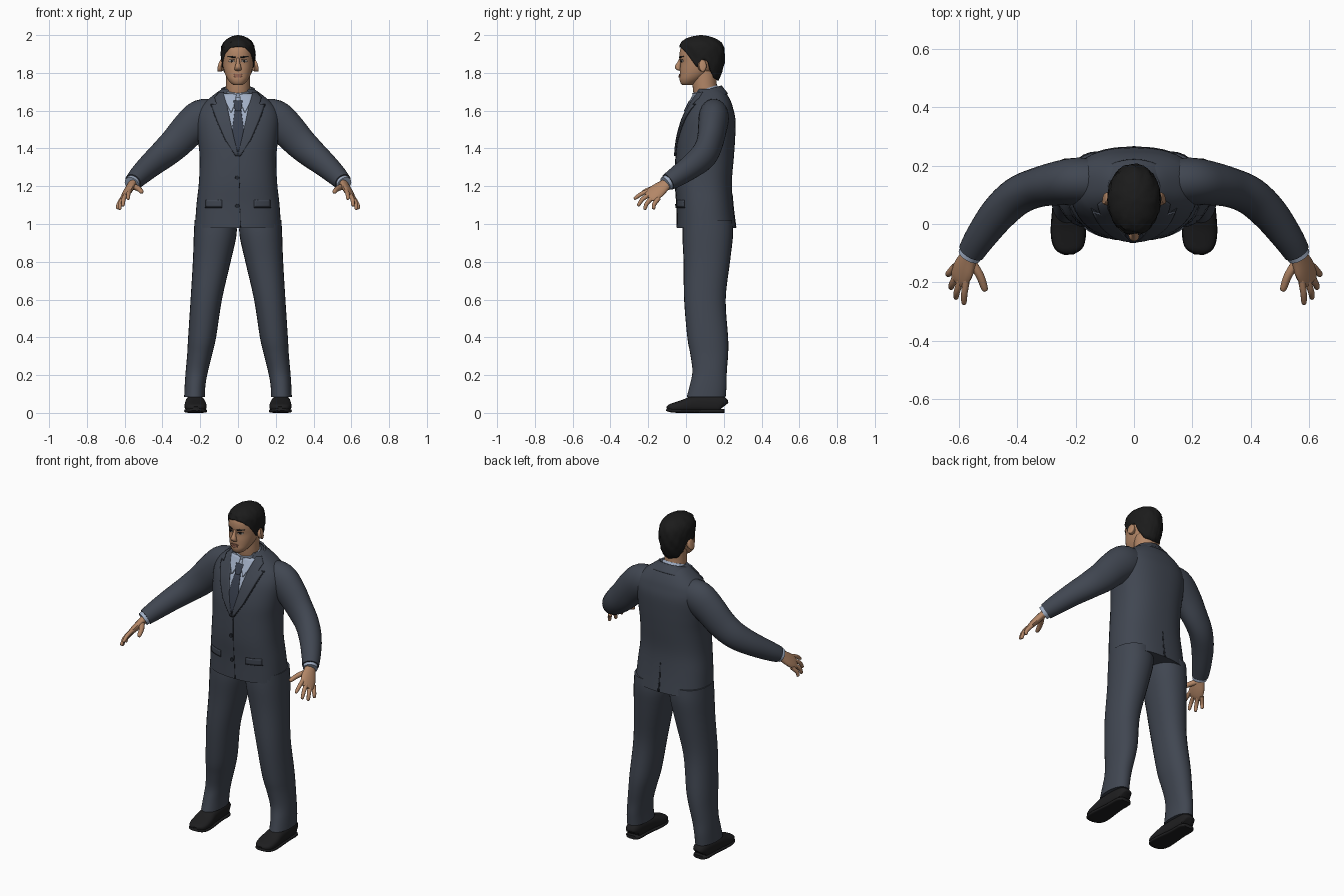
import bpy, bmesh, math, random
from mathutils import Vector, Matrix
from mathutils.bvhtree import BVHTree

random.seed(4)
cube = bpy.data.objects.get("Cube")
if cube:
    bpy.data.objects.remove(cube, do_unlink=True)


def material(name, r, g, b):
    m = bpy.data.materials.new(name)
    m.use_nodes = True
    m.diffuse_color = (r, g, b, 1)
    node = m.node_tree.nodes["Principled BSDF"]
    node.inputs["Base Color"].default_value = (r, g, b, 1)
    node.inputs["Roughness"].default_value = 0.8
    return m


SUIT = material("suit cloth", .052, .062, .083)
SEAM = material("dark seam", .018, .022, .03)
SHIRT = material("pale blue shirt", .36, .43, .56)
TIE = material("tie cloth", .04, .05, .075)
SKIN = material("skin", .45, .24, .135)
LIPS = material("lips", .3, .13, .085)
HAIR = material("black hair", .011, .011, .011)
SHOE = material("shoe leather", .013, .013, .014)
WHITE = material("eye white", .5, .46, .42)


def finish(name, bm, mat, recalc=True, thick=0, offset=-1):
    if recalc:
        bmesh.ops.recalc_face_normals(bm, faces=bm.faces)
    mesh = bpy.data.meshes.new(name)
    bm.to_mesh(mesh)
    bm.free()
    mesh.materials.append(mat)
    mesh.shade_smooth()
    mesh.set_sharp_from_angle(angle=math.radians(45))
    ob = bpy.data.objects.new(name, mesh)
    bpy.context.collection.objects.link(ob)
    if thick:
        mod = ob.modifiers.new("Thickness", "SOLIDIFY")
        mod.thickness, mod.offset = thick, offset
    return ob


def mirror(ob):
    twin = ob.copy()
    twin.data = ob.data.copy()
    twin.data.transform(Matrix.Scale(-1, 4, (1, 0, 0)))
    twin.data.flip_normals()
    twin.name = ob.name.replace("left", "right")
    bpy.context.collection.objects.link(twin)


def smooth_path(pts, steps):
    """Catmull-Rom resampling of tuples."""
    out = []
    for i in range(len(pts) - 1):
        p0, p1, p2 = pts[max(i - 1, 0)], pts[i], pts[i + 1]
        p3 = pts[min(i + 2, len(pts) - 1)]
        for k in range(steps):
            t = k / steps
            out.append([b + t / 2 * (c - a + t * (2*a - 5*b + 4*c - d + t * (3*(b - c) + d - a)))
                        for a, b, c, d in zip(p0, p1, p2, p3)])
    return out + [list(pts[-1])]


def tube(name, pts, mat, hint=(1, 0, 0), level=False, power=2, sides=28, steps=4, arc=None, thick=0):
    """Loft of rings (x, y, z, radius along hint, other radius)."""
    path = smooth_path(pts, steps)
    centres = [Vector(p[:3]) for p in path]
    start, end = arc or (0, math.tau)
    bm, rings = bmesh.new(), []
    for i, p in enumerate(path):
        tan = Vector((0, 0, 1))
        if not level:
            tan = (centres[min(i + 1, len(path) - 1)] - centres[max(i - 1, 0)]).normalized()
        u = Vector(hint)
        u = (u - tan * u.dot(tan)).normalized()
        v = tan.cross(u)
        ring = []
        for k in range(sides + (1 if arc else 0)):
            ang = start + (end - start) * k / sides
            c, s = math.cos(ang), math.sin(ang)
            c = math.copysign(abs(c) ** (2 / power), c)
            s = math.copysign(abs(s) ** (2 / power), s)
            ring.append(bm.verts.new(centres[i] + u * c * max(p[3], .001) + v * s * max(p[4], .001)))
        rings.append(ring)
    for lo, hi in zip(rings, rings[1:]):
        for k in range(sides):
            n = k + 1 if arc else (k + 1) % sides
            bm.faces.new((lo[k], lo[n], hi[n], hi[k]))
    if not arc:
        bm.faces.new(rings[0])
        bm.faces.new(rings[-1])
    return finish(name, bm, mat, thick=thick, offset=0)


def body(name, rows, mat, **kw):
    """Upright loft from rows (z, half width, front y, back y)."""
    pts = [(0, (f + b) / 2, z, w, (b - f) / 2) for z, w, f, b in rows]
    return tube(name, pts, mat, level=True, sides=48, **kw)


def surface(ob):
    return BVHTree.FromPolygons([v.co for v in ob.data.vertices], [p.vertices for p in ob.data.polygons])


def drape(name, rows, mat, target, lift, side=-1, cols=8, steps=4):
    """Thin plate laid on a surface, from upward rows (z, x start, x end)."""
    bm, grid = bmesh.new(), []
    dense = [[a + (b - a) * k / steps for a, b in zip(r0, r1)]
             for r0, r1 in zip(rows, rows[1:]) for k in range(steps)] + [rows[-1]]
    for z, x0, x1 in dense:
        line = []
        for k in range(cols + 1):
            x = x0 + (x1 - x0) * k / cols
            hit = target.ray_cast(Vector((x, side, z)), Vector((0, -side, 0)))[0]
            hit = hit or target.find_nearest(Vector((x, side * .1, z)))[0]
            line.append(bm.verts.new((x, hit.y + side * lift, z)))
        grid.append(line)
    for lo, hi in zip(grid, grid[1:]):
        for k in range(cols):
            quad = (lo[k], lo[k + 1], hi[k + 1], hi[k])
            bm.faces.new(quad if side < 0 else quad[::-1])
    return finish(name, bm, mat, recalc=False, thick=lift)


def disc(name, x, z, w, h, mat, target, lift):
    rows = [(z - h * math.cos(a), x - w * math.sin(a) - .0002, x + w * math.sin(a) + .0002)
            for a in (math.pi * k / 8 for k in range(9))]
    return drape(name, rows, mat, target, lift, steps=1)


def lookup(table, x):
    for a, b in zip(table, table[1:]):
        if x <= b[0]:
            t = max(0, (x - a[0]) / (b[0] - a[0]))
            return [p + (q - p) * t for p, q in zip(a, b)]
    return table[-1]


# Jacket
jacket = body("jacket", [
    (.98, .228, -.048, .265), (1.1, .22, -.05, .25), (1.22, .207, -.058, .243), (1.35, .203, -.055, .253),
    (1.45, .212, -.045, .26), (1.55, .22, -.018, .262), (1.61, .205, .01, .25), (1.65, .17, .03, .237),
    (1.69, .12, .05, .215), (1.715, .085, .06, .19)], SUIT, power=2.4)
cloth = surface(jacket)
tube("jacket_collar", [(0, .14, 1.655, .125, .085), (0, .125, 1.69, .095, .075), (0, .118, 1.712, .085, .07)],
     SUIT, arc=(-.25, math.pi + .25), thick=.01)
drape("shirt_front", [(1.37, -.003, .003), (1.5, -.035, .035), (1.6, -.06, .06), (1.69, -.075, .075)],
      SHIRT, cloth, .004)
drape("tie_blade", [(1.38, -.006, .006), (1.5, -.031, .031), (1.61, -.016, .016)], TIE, cloth, .009)
drape("tie_knot", [(1.6, -.013, .013), (1.615, -.018, .018), (1.655, -.024, .024)], TIE, cloth, .016)
mirror(drape("left_lapel", [(1.36, -.002, .01), (1.45, .02, .068), (1.55, .042, .112), (1.632, .058, .142),
                            (1.637, .059, .115), (1.67, .068, .125), (1.7, .078, .1)], SUIT, cloth, .009))
mirror(drape("left_lapel_edge", [(1.36, .006, .014), (1.45, .06, .073), (1.55, .1, .117), (1.636, .13, .147)],
             SEAM, cloth, .003))
mirror(drape("left_shirt_collar_wing", [(1.595, .034, .04), (1.64, .014, .062), (1.69, .008, .078)],
             SHIRT, cloth, .013))
drape("front_opening", [(.982, .012, .016), (1.1, .008, .011), (1.37, .004, .007)], SEAM, cloth, .002)
drape("back_vent", [(.982, -.006, .006), (1.15, -.002, .002)], SEAM, cloth, .002, side=1)
for i, z in enumerate((1.245, 1.095)):
    disc(f"jacket_button_{i + 1}", -.004, z, .011, .011, SEAM, cloth, .007)
mirror(drape("left_pocket_flap", [(1.09, .085, .172), (1.128, .085, .172)], SUIT, cloth, .006))
mirror(drape("left_pocket_seam", [(1.086, .084, .174), (1.09, .084, .174)], SEAM, cloth, .003))

# Sleeves and cuffs
mirror(tube("left_sleeve", [
    (.11, .145, 1.575, .085, .075), (.19, .147, 1.56, .1, .08), (.255, .14, 1.508, .095, .076),
    (.33, .125, 1.428, .086, .068), (.4, .095, 1.365, .077, .066), (.465, .035, 1.31, .066, .062),
    (.525, -.045, 1.254, .055, .053), (.556, -.095, 1.222, .046, .046)], SUIT, hint=(0, 0, 1)))
mirror(tube("left_shirt_cuff", [(.55, -.085, 1.228, .039, .04), (.564, -.109, 1.213, .039, .04)],
            SHIRT, hint=(0, 0, 1)))

# Hands
across = (1, 1, -1)
mirror(tube("left_palm", [
    (.548, -.08, 1.232, .03, .022), (.563, -.11, 1.208, .034, .021), (.581, -.15, 1.177, .046, .02),
    (.597, -.183, 1.152, .044, .015), (.605, -.2, 1.142, .032, .007)], SKIN, hint=across, sides=16))
fingers = {
    "index": ((.572, -.185, 1.18), (.58, -.235, 1.16), (.582, -.275, 1.132)),
    "middle": ((.59, -.18, 1.162), (.605, -.228, 1.133), (.61, -.255, 1.095)),
    "ring": ((.603, -.168, 1.147), (.622, -.205, 1.112), (.627, -.22, 1.076)),
    "little": ((.612, -.145, 1.136), (.632, -.168, 1.105), (.637, -.172, 1.078)),
    "thumb": ((.56, -.125, 1.2), (.528, -.175, 1.188), (.508, -.23, 1.168))}
for label, (root, mid, tip) in fingers.items():
    thick = .016 if label == "thumb" else .0125
    end = Vector(mid).lerp(Vector(tip), .85)
    pts = [(*root, thick, thick), (*mid, thick * .9, thick * .9), (*end, thick * .7, thick * .7),
           (*tip, .003, .003)]
    mirror(tube(f"left_{label}_finger", pts, SKIN, hint=across, sides=12))

# Trousers
mirror(tube("left_trouser_leg", [
    (.23, .107, .085, .055, .103), (.227, .118, .15, .055, .097), (.218, .125, .22, .059, .091),
    (.203, .123, .31, .066, .1), (.19, .115, .4, .074, .108), (.168, .1, .6, .083, .11),
    (.139, .11, .8, .1, .123), (.121, .115, .94, .113, .134), (.12, .115, 1.02, .11, .13)],
    SUIT, level=True, power=2.2))

# Shoes
mirror(tube("left_shoe", [
    (.226, .2, .036, .028, .028), (.227, .185, .046, .042, .044), (.228, .12, .048, .047, .047),
    (.227, .04, .046, .053, .044), (.225, -.01, .037, .058, .034), (.224, -.055, .03, .056, .026),
    (.223, -.085, .026, .044, .02), (.222, -.1, .023, .018, .011)], SHOE, power=2.6))
mirror(tube("left_shoe_sole", [
    (.227, .203, .01, .03, .01), (.227, .18, .01, .047, .01), (.227, .1, .01, .049, .01),
    (.225, -.01, .01, .06, .01), (.224, -.06, .011, .057, .01), (.223, -.088, .014, .044, .009),
    (.222, -.103, .018, .018, .007)], SHOE, power=4))

# Neck and shirt collar
tube("neck", [(0, .115, 1.65, .066, .064), (0, .1, 1.72, .063, .064), (0, .098, 1.81, .063, .064)], SKIN)
tube("shirt_collar", [(0, .117, 1.655, .083, .08), (0, .106, 1.69, .077, .074), (0, .098, 1.714, .071, .069)], SHIRT)

# Head
head = body("head", [
    (1.735, .022, -.018, .03), (1.745, .037, -.028, .05), (1.765, .054, -.034, .085), (1.79, .067, -.033, .12),
    (1.82, .076, -.032, .15), (1.855, .082, -.029, .17), (1.89, .083, -.034, .185), (1.93, .08, -.029, .185),
    (1.96, .065, -.008, .165), (1.975, .04, .03, .13)], SKIN, power=2.15)
face = surface(head)
tube("nose", [(0, -.027, 1.88, .008, .007), (0, -.036, 1.855, .01, .011), (0, -.043, 1.833, .016, .016),
              (0, -.038, 1.817, .018, .013), (0, -.028, 1.811, .009, .006)], SKIN, level=True, sides=16)
disc("upper_lip", 0, 1.79, .025, .005, LIPS, face, .005)
disc("lower_lip", 0, 1.781, .021, .006, LIPS, face, .007)
mirror(disc("left_eye_white", .034, 1.862, .015, .006, WHITE, face, .003))
mirror(disc("left_iris", .034, 1.862, .006, .006, HAIR, face, .004))
mirror(drape("left_eyelid", [(1.867, .018, .05), (1.87, .022, .047)], HAIR, face, .005))
mirror(drape("left_eyebrow", [(1.88, .014, .034), (1.885, .015, .055), (1.889, .034, .056)], HAIR, face, .005))
mirror(tube("left_ear", [(.08, .08, 1.836, .02, .026), (.09, .085, 1.837, .021, .031),
                         (.098, .089, 1.839, .021, .033), (.102, .09, 1.84, .012, .022)],
            SKIN, hint=(0, 1, 0), sides=16))

# Hair: a cap that follows a hairline running from brow to nape
shape = [(1.75, .064, .03, .165), (1.8, .08, 0, .19), (1.85, .089, -.025, .203), (1.9, .092, -.037, .206),
         (1.94, .088, -.036, .2), (1.965, .075, -.024, .183), (1.983, .054, .002, .155),
         (1.994, .032, .035, .125), (2, .004, .075, .085)]
hairline = [(0, 1.94), (.5, 1.932), (.85, 1.905), (1.1, 1.86), (1.25, 1.828), (1.4, 1.832), (1.5, 1.87),
            (1.8, 1.865), (1.95, 1.81), (2.3, 1.77), (math.pi, 1.758)]
bm, rings, around, up = bmesh.new(), [], 72, 16
for i in range(up + 1):
    ring = []
    for k in range(around):
        ang = math.tau * k / around
        low = lookup(hairline, min(ang, math.tau - ang))[1]
        z = low + (2 - low) * math.sin(i / up * math.pi / 2)
        _, w, f, b = lookup(shape, z)
        puff = 1 + .018 * math.sin(9 * ang + 70 * z) + random.uniform(-.018, .018)
        ring.append(bm.verts.new((w * puff * math.sin(ang),
                                  (f + b) / 2 - (b - f) / 2 * puff * math.cos(ang), z)))
    rings.append(ring)
for lo, hi in zip(rings, rings[1:]):
    for k in range(around):
        n = (k + 1) % around
        bm.faces.new((lo[k], lo[n], hi[n], hi[k]))
bm.faces.new(rings[-1])
finish("hair", bm, HAIR, thick=.012)
